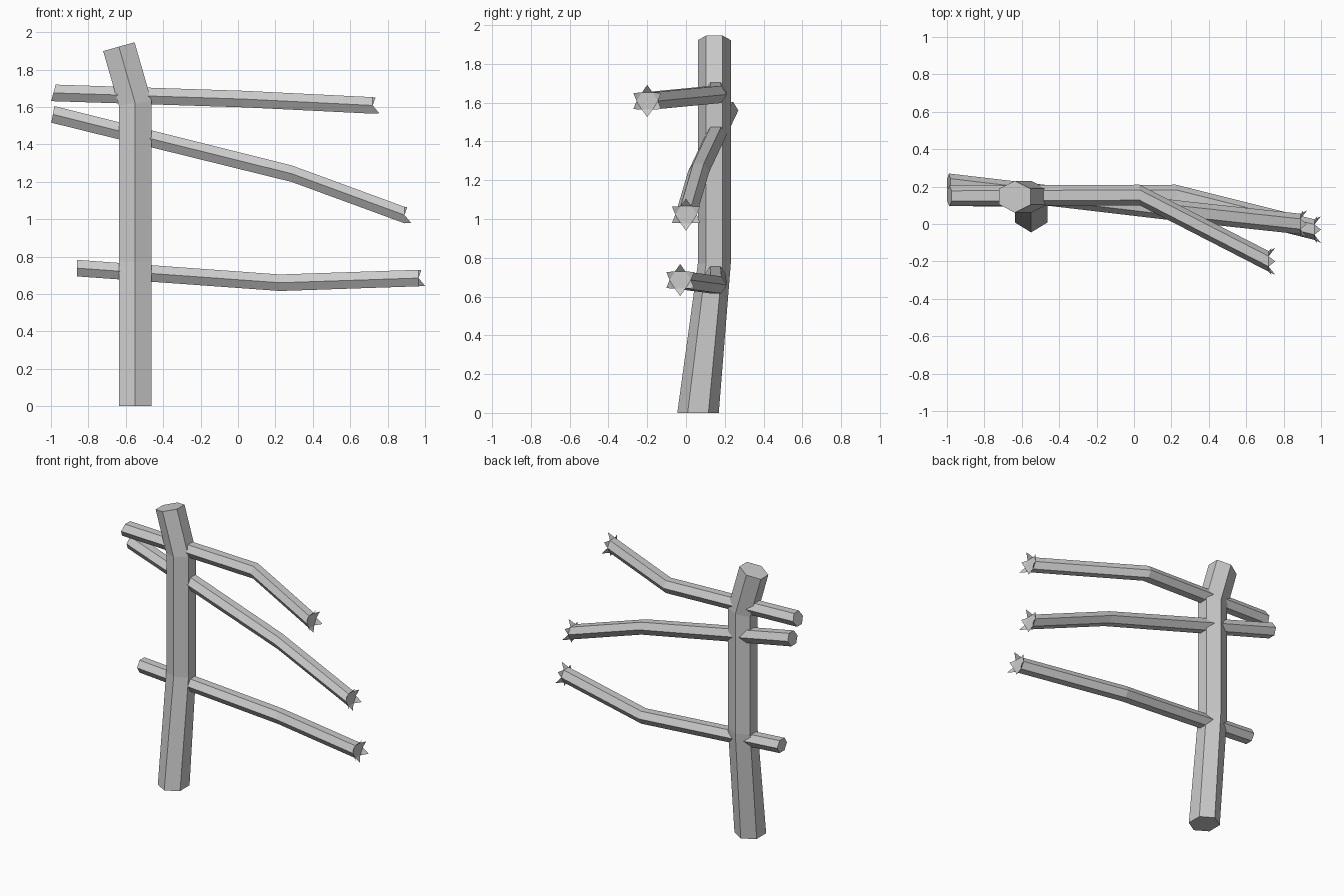
import bpy, bmesh
from math import sin, cos, pi
from mathutils import Vector

cube = bpy.data.objects.get("Cube")
if cube:
    bpy.data.objects.remove(cube)

grey = bpy.data.materials.new("weathered_grey")
grey.use_nodes = True
COLOUR = (0.6, 0.6, 0.6, 1)
grey.diffuse_color = COLOUR
grey.node_tree.nodes["Principled BSDF"].inputs["Base Color"].default_value = COLOUR


def hexagon(centre, u, v):
    """Six points round a centre, with a corner on the u axis."""
    c, u, v = Vector(centre), Vector(u), Vector(v)
    return [c + u * cos(i * pi / 3) + v * sin(i * pi / 3) for i in range(6)]


def beam(name, rings, tips=None):
    """Join hexagon rings into a capped beam, with optional splinters at the end."""
    bm = bmesh.new()
    loops = [[bm.verts.new(p) for p in ring] for ring in rings]
    for a, b in zip(loops, loops[1:]):
        for i in range(6):
            j = (i + 1) % 6
            bm.faces.new((a[i], a[j], b[j], b[i]))
    bm.faces.new(loops[0][::-1])
    bm.faces.new(loops[-1])
    bmesh.ops.recalc_face_normals(bm, faces=bm.faces[:])
    if tips:
        end = rings[-1]
        for i, tip in enumerate(tips):
            corners = (end[i], end[(i + 1) % 6], tip)
            bm.faces.new([bm.verts.new(p) for p in corners])
    mesh = bpy.data.meshes.new(name)
    bm.to_mesh(mesh)
    bm.free()
    mesh.materials.append(grey)
    bpy.context.collection.objects.link(bpy.data.objects.new(name, mesh))


# Bent post: leans back at the foot and sideways at the top
W = 0.101  # gives a flat-to-flat half width of 0.0875
beam("post", [
    hexagon((-0.55, 0.062, 0), (0, -0.107, 0), (W, 0, 0)),
    hexagon((-0.55, 0.146, 0.77), (0, -0.085, 0), (W, 0, 0)),
    hexagon((-0.55, 0.146, 1.62), (0, -0.085, 0), (W, 0, 0.013)),
    hexagon((-0.637, 0.146, 1.922), (0, -0.085, 0), (W * 0.96, 0, W * 0.27)),
])


# Broken rails: a bent path, cut square across x, with a ring of splinters
def rail(name, path, tilt):
    rings = []
    for k, p in enumerate(path):
        lean = tilt if k == 0 else 0
        rings.append(hexagon(p, (0, 0.055, 0), (lean, 0, 0.051)))
    end = Vector(path[-1])
    tips = []
    for i in range(6):
        a = (i + 0.5) * pi / 3
        reach = 0.035 if i % 2 else 0.015
        tips.append(end + Vector((reach, 0.083 * cos(a), 0.083 * sin(a))))
    beam(name, rings, tips)


rail("upper_rail", [(-0.987, 0.15, 1.675), (0.03, 0.155, 1.642), (0.72, -0.2, 1.608)], 0.014)
rail("middle_rail", [(-0.99, 0.215, 1.56), (0.287, 0.065, 1.243), (0.89, 0, 1.022)], 0.01)
rail("lower_rail", [(-0.86, 0.148, 0.738), (0.225, 0.155, 0.66), (0.965, -0.03, 0.685)], 0)
